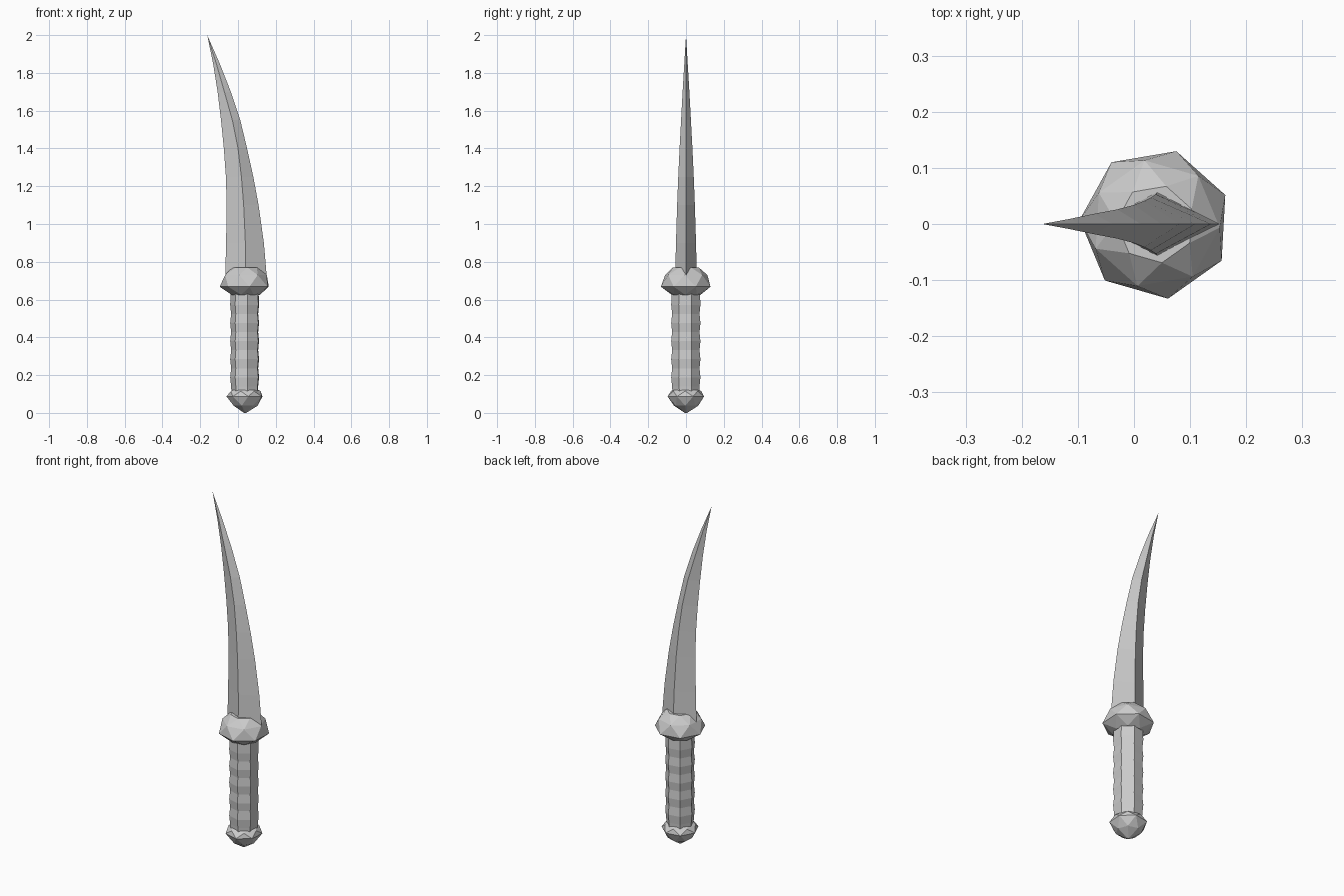
import bpy, bmesh, math

if "Cube" in bpy.data.objects:
    bpy.data.objects.remove(bpy.data.objects["Cube"])

CX = 0.038          # axis of the grip
SIDES = 7
START = math.radians(22.5)
STEP = 2 * math.pi / SIDES


def finish(bm, name):
    bmesh.ops.recalc_face_normals(bm, faces=bm.faces)
    mesh = bpy.data.meshes.new(name)
    bm.to_mesh(mesh)
    bm.free()
    obj = bpy.data.objects.new(name, mesh)
    bpy.context.collection.objects.link(obj)
    return obj


def turned(name, rings):
    """Seven-sided turned part; each ring is (z, radius, half-step twist)."""
    bm = bmesh.new()
    loops = []
    for z, r, twist in rings:
        angles = [START + (i + twist / 2) * STEP for i in range(SIDES)]
        loops.append([bm.verts.new((CX + r * math.cos(a), r * math.sin(a), z)) for a in angles])
    for k in range(len(rings) - 1):
        lo, hi = loops[k], loops[k + 1]
        t0, t1 = rings[k][2], rings[k + 1][2]
        for i in range(SIDES):
            j = (i + 1) % SIDES
            if t0 == t1:
                bm.faces.new((lo[i], lo[j], hi[j], hi[i]))
            elif t0 < t1:
                bm.faces.new((lo[i], lo[j], hi[i]))
                bm.faces.new((lo[j], hi[j], hi[i]))
            else:
                bm.faces.new((lo[i], lo[j], hi[j]))
                bm.faces.new((lo[i], hi[j], hi[i]))
    bm.faces.new(loops[0])
    bm.faces.new(loops[-1])
    return finish(bm, name)


# Faceted pommel
turned("pommel", [(0.0, 0.006, 0), (0.038, 0.066, 1), (0.087, 0.099, 0),
                  (0.115, 0.082, 1), (0.128, 0.06, 0)])

# Rippled grip
grip = [(0.11, 0.073, 0)]
grip += [(0.14 + 0.048 * i, 0.0795 if i % 2 else 0.0745, 0) for i in range(10)]
grip += [(0.64, 0.077, 0)]
turned("handle", grip)

# Faceted guard
turned("guard", [(0.625, 0.078, 1), (0.668, 0.135, 0), (0.73, 0.115, 1), (0.77, 0.07, 0)])

# Curved blade, diamond section: z, back edge x, ridge x, cutting edge x, half thickness
sections = [
    (0.70, -0.068, 0.042, 0.154, 0.058),
    (0.90, -0.063, 0.039, 0.137, 0.053),
    (1.10, -0.060, 0.030, 0.109, 0.047),
    (1.25, -0.064, 0.018, 0.081, 0.041),
    (1.40, -0.075, 0.000, 0.048, 0.034),
    (1.55, -0.090, -0.030, 0.012, 0.026),
    (1.70, -0.108, -0.072, -0.038, 0.018),
    (1.85, -0.132, -0.115, -0.097, 0.009),
]
bm = bmesh.new()
loops = [[bm.verts.new(p) for p in ((a, 0, z), (m, -t, z), (b, 0, z), (m, t, z))]
         for z, a, m, b, t in sections]
for lo, hi in zip(loops, loops[1:]):
    for i in range(4):
        j = (i + 1) % 4
        bm.faces.new((lo[i], lo[j], hi[j], hi[i]))
tip = bm.verts.new((-0.163, 0, 2.0))
for i in range(4):
    bm.faces.new((loops[-1][i], loops[-1][(i + 1) % 4], tip))
bm.faces.new(loops[0])
finish(bm, "blade")
